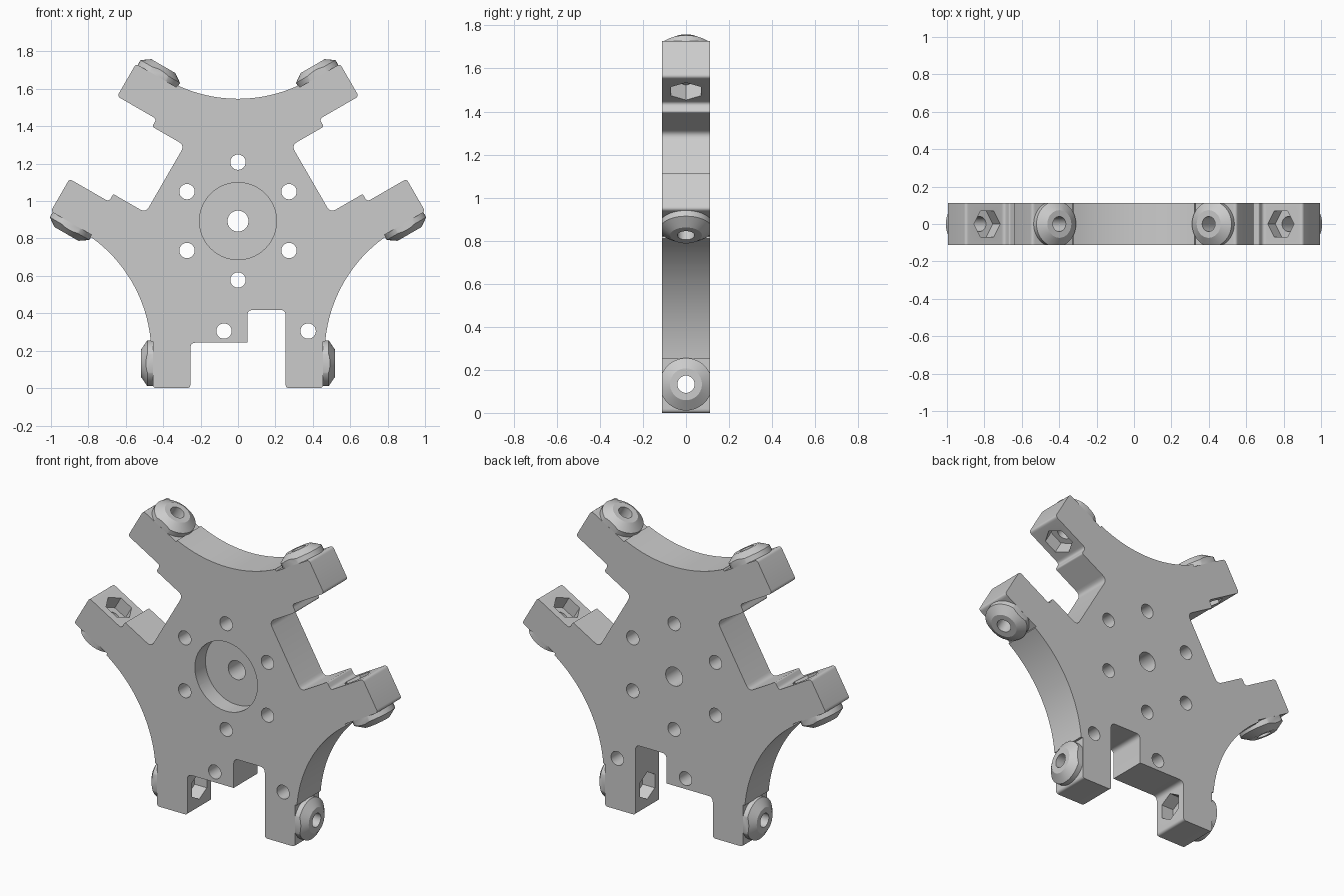
import bpy, bmesh, math
from mathutils import Vector, Matrix

if "Cube" in bpy.data.objects:
    bpy.data.objects.remove(bpy.data.objects["Cube"], do_unlink=True)

HALF = 0.112                       # half thickness
CENTRE = Vector((0, 0, 0.893))     # hub centre
BACK = Vector((0, 1, 0))
TIP, PAD, SLOT = 0.893, 0.455, 0.255
BOLT_R = 0.76                      # distance of the clamp bolts from the hub

grey = bpy.data.materials.new("light_grey")
grey.use_nodes = True
colour = (0.6, 0.6, 0.6, 1)
grey.diffuse_color = colour
grey.node_tree.nodes["Principled BSDF"].inputs["Base Color"].default_value = colour


def make_object(name, bm):
    mesh = bpy.data.meshes.new(name)
    bm.to_mesh(mesh)
    bm.free()
    mesh.materials.append(grey)
    obj = bpy.data.objects.new(name, mesh)
    bpy.context.collection.objects.link(obj)
    return obj


def combine(target, tool, operation):
    mod = target.modifiers.new(operation.lower(), "BOOLEAN")
    mod.operation, mod.object, mod.solver = operation, tool, "EXACT"
    bpy.context.view_layer.objects.active = target
    bpy.ops.object.modifier_apply(modifier=mod.name)
    bpy.data.objects.remove(tool, do_unlink=True)


def frame(angle):
    """Outward and sideways directions of one pair of arms."""
    out = Vector((math.cos(angle), 0, math.sin(angle)))
    return out, Vector((-out.z, 0, out.x))


def rounded(points, steps=5):
    """Round each (point, radius) corner of a closed outline."""
    result = []
    for i, (p, radius) in enumerate(points):
        if radius == 0:
            result.append(p)
            continue
        a = p + (points[i - 1][0] - p).normalized() * radius
        b = p + (points[(i + 1) % len(points)][0] - p).normalized() * radius
        for s in range(steps + 1):
            t = s / steps
            result.append(a * (1 - t) ** 2 + p * 2 * t * (1 - t) + b * t ** 2)
    return result


def rod(start, direction, length, radius, sides=40):
    """Closed cylinder from start along direction."""
    bm = bmesh.new()
    turn = direction.to_track_quat("Z", "Y").to_matrix().to_4x4()
    bmesh.ops.create_cone(bm, cap_ends=True, segments=sides, radius1=radius,
                          radius2=radius, depth=length,
                          matrix=Matrix.Translation(start + direction * length / 2) @ turn)
    return bm


# Slot outlines as (outward, sideways, corner radius)
side_slot = [(0.65, -SLOT, 0.02), (0.65, -0.208, 0.01), (0.45, -0.208, 0.035),
             (0.45, 0.208, 0.035), (0.65, 0.208, 0.01), (0.65, SLOT, 0.02)]
stepped_slot = [(0.65, -SLOT, 0.03), (0.65, 0.05, 0), (0.475, 0.05, 0.03),
                (0.475, SLOT, 0.03)]
angles = [math.radians(a) for a in (-90, 30, 150)]

# Plate outline: three arm pairs joined by hollow arcs
outline = []
for k, angle in enumerate(angles):
    out, side = frame(angle)
    pair = [(0.643, -PAD, 0), (TIP, -PAD, 0.018), (TIP, -SLOT, 0.018)]
    pair += stepped_slot if k == 0 else side_slot
    pair += [(TIP, SLOT, 0.018), (TIP, PAD, 0.018), (0.643, PAD, 0)]
    outline += [(CENTRE + out * r + side * u, rad) for r, u, rad in pair]
    arc_out, arc_side = frame(angle + math.pi / 3)
    for s in range(33):
        a = 0.435 * (s / 16 - 1)
        outline.append((CENTRE + arc_out * (1.42 - 0.766 * math.cos(a))
                        + arc_side * 0.766 * math.sin(a), 0))

bm = bmesh.new()
points = rounded(outline)
front = [bm.verts.new(p - BACK * HALF) for p in points]
rear = [bm.verts.new(p + BACK * HALF) for p in points]
bm.faces.new(front)
bm.faces.new(rear[::-1])
for i in range(len(points)):
    bm.faces.new((front[i], front[i - 1], rear[i - 1], rear[i]))
plate = make_object("bracket_plate", bm)

# Coned bolt bosses on the arm sides, trimmed just inside the plate thickness
arms = [(frame(a)[0], frame(a)[1] * sign) for a in angles for sign in (-1, 1)]
for out, axis in arms:
    bm = rod(CENTRE + out * BOLT_R + axis * 0.42, axis, 0.065, 0.122)
    top = max(bm.faces, key=lambda f: f.calc_center_median().dot(axis))
    bmesh.ops.inset_region(bm, faces=[top], thickness=0.048, depth=0.033)
    boss = make_object("bolt_boss", bm)
    bm = bmesh.new()
    bmesh.ops.create_cube(bm, size=1, matrix=Matrix.Translation(CENTRE)
                          @ Matrix.Diagonal((4, 2 * HALF - 0.001, 4, 1)))
    combine(boss, make_object("trim_box", bm), "INTERSECT")
    combine(plate, boss, "UNION")

# Clamp bolt holes with hexagonal nut pockets inside the slots
for out, axis in arms:
    foot = CENTRE + out * BOLT_R
    combine(plate, make_object("bolt_hole", rod(foot + axis * 0.24, axis, 0.4, 0.04)),
            "DIFFERENCE")
    combine(plate, make_object("nut_pocket", rod(foot + axis * 0.235, axis, 0.1, 0.081, 6)),
            "DIFFERENCE")

# Through holes: hub, ring of six and two lower ones
holes = [(CENTRE, 0.056), (Vector((-0.075, 0, 0.305)), 0.041),
         (Vector((0.375, 0, 0.305)), 0.041)]
holes += [(CENTRE + frame(math.radians(30 + 60 * i))[0] * 0.315, 0.041) for i in range(6)]
for spot, radius in holes:
    combine(plate, make_object("through_hole", rod(spot - BACK * 0.2, BACK, 0.4, radius)),
            "DIFFERENCE")

# Round recess in the front of the hub
recess = rod(CENTRE - BACK * 0.2, BACK, 0.3 - HALF, 0.206, 72)
combine(plate, make_object("hub_recess", recess), "DIFFERENCE")

plate.select_set(True)
bpy.context.view_layer.objects.active = plate
bpy.ops.object.shade_smooth_by_angle(angle=math.radians(25))
